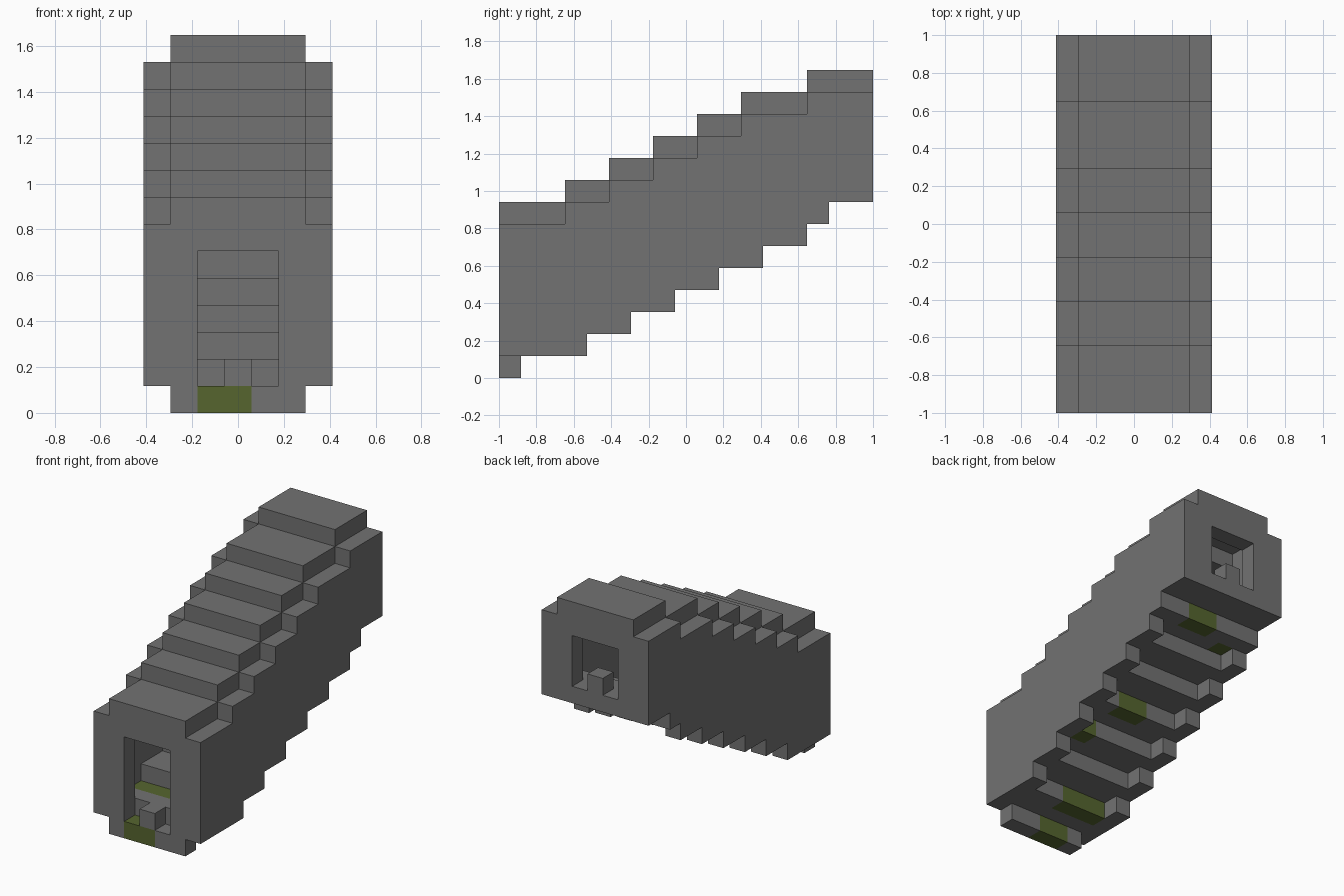
import bpy
import bmesh
from mathutils import Vector

LENGTH, WIDTH = 17, 7
UNIT = 2 / LENGTH

cube = bpy.data.objects.get("Cube")
if cube:
    bpy.data.objects.remove(cube, do_unlink=True)


def make_material(name, color):
    mat = bpy.data.materials.new(name)
    mat.use_nodes = True
    mat.diffuse_color = (*color, 1)
    mat.node_tree.nodes["Principled BSDF"].inputs["Base Color"].default_value = (*color, 1)
    return mat


materials = [make_material("grey stone", (0.17, 0.17, 0.17)),
             make_material("moss green", (0.093, 0.13, 0.028))]

# Block layout: each cell (column, row, level) belongs to one part
cells = {}


def fill(part, columns, rows, levels):
    for c in columns:
        for r in rows:
            for z in levels:
                cells[c, r, z] = part


def floor_level(row):
    return (row + 1) // 2


def wall_bottom(row):
    return 8 if row >= LENGTH - 2 else max(1, row // 2)


# Roof treads, longer at both ends
roof_level = []
for step, depth in enumerate((3, 2, 2, 2, 2, 3, 3)):
    roof_level += [7 + step] * depth

inner = range(1, WIDTH - 1)
for row in range(LENGTH):
    top = roof_level[row]
    fill("stair_floor", inner, [row], [floor_level(row)])
    fill("stepped_roof", inner, [row], [top])
    for name, column in (("right_wall", 0), ("left_wall", WIDTH - 1)):
        fill(name, [column], [row], range(wall_bottom(row), top))

# End walls with a doorway and a middle post in each
for name, row in (("front_end", 0), ("back_end", LENGTH - 1)):
    sill, top = floor_level(row) + 1, roof_level[row]
    for column in (1, WIDTH - 2):
        fill(name, [column], [row], range(sill, top))
    fill(name, inner, [row], [top - 1])
    fill(name + "_post", [WIDTH // 2], [row], [sill])

# Mossy floor blocks: row and the columns covered
moss = {0: (2, 3), 2: (1, 2, 3), 6: (5,), 8: (3, 4), 13: (1,), 14: (3, 4)}

# Build each part from the exposed sides of its blocks
CENTRE = Vector((WIDTH / 2, LENGTH / 2, 0))


def add_side(bm, cell, axis, sign):
    normal = Vector((0, 0, 0))
    normal[axis] = sign
    u, v = Vector((0, 0, 0)), Vector((0, 0, 0))
    u[(axis + 1) % 3] = sign
    v[(axis + 2) % 3] = 1
    middle = Vector(cell) + Vector((0.5, 0.5, 0.5)) - CENTRE + normal / 2
    corners = [middle + (a * u + b * v) / 2
               for a, b in ((-1, -1), (1, -1), (1, 1), (-1, 1))]
    return bm.faces.new([bm.verts.new(p * UNIT) for p in corners])


for part in sorted(set(cells.values())):
    bm = bmesh.new()
    for cell, owner in cells.items():
        if owner != part:
            continue
        mossy = part == "stair_floor" and cell[0] in moss.get(cell[1], ())
        for axis in range(3):
            for sign in (-1, 1):
                neighbour = list(cell)
                neighbour[axis] += sign
                if tuple(neighbour) not in cells:
                    add_side(bm, cell, axis, sign).material_index = int(mossy)
    bmesh.ops.remove_doubles(bm, verts=bm.verts[:], dist=UNIT / 100)
    mesh = bpy.data.meshes.new(part)
    bm.to_mesh(mesh)
    bm.free()
    for mat in materials:
        mesh.materials.append(mat)
    bpy.context.collection.objects.link(bpy.data.objects.new(part, mesh))
